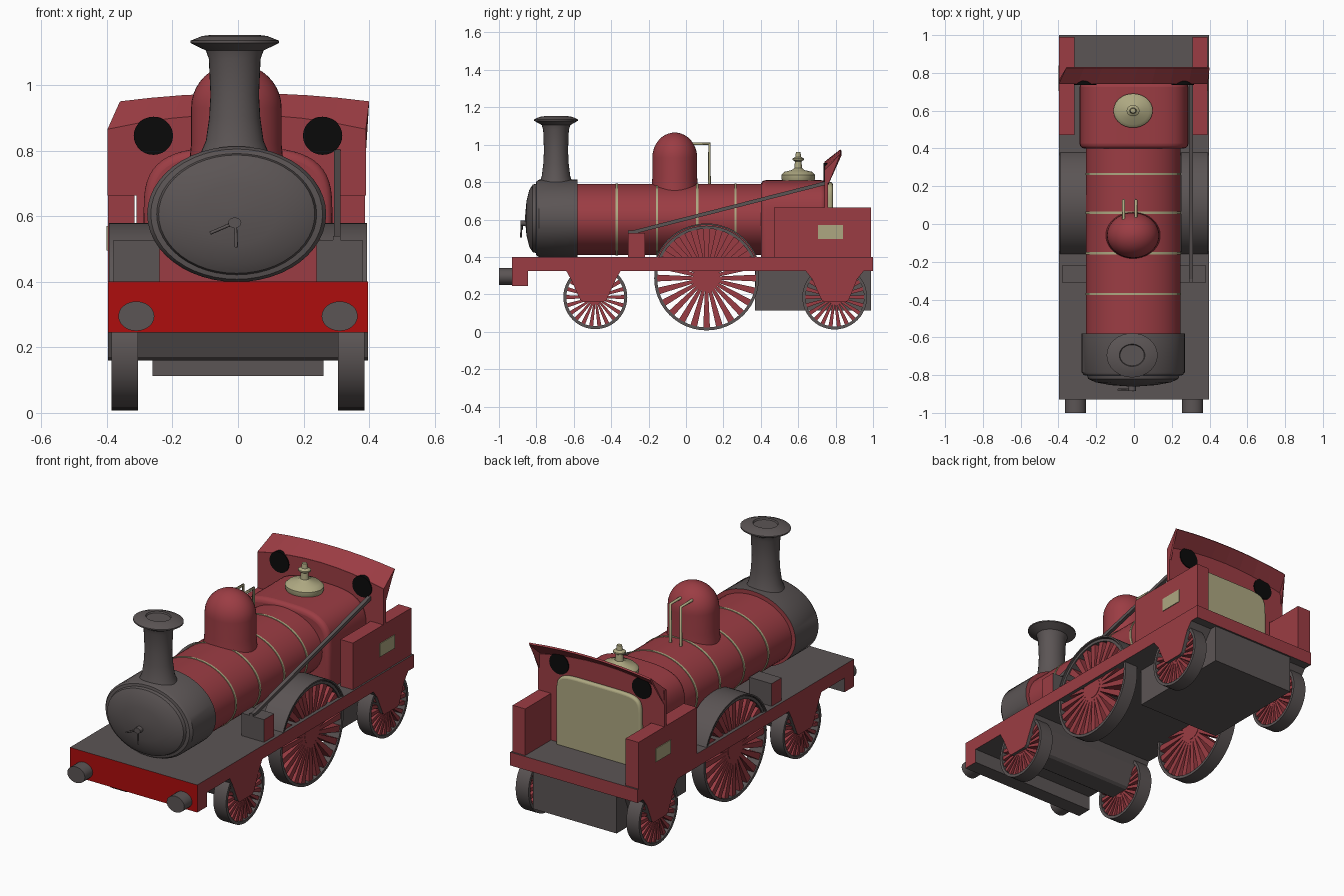
import bpy, bmesh, math
from mathutils import Vector

cube = bpy.data.objects.get("Cube")
if cube:
    bpy.data.objects.remove(cube)


def material(name, r, g, b):
    m = bpy.data.materials.new(name)
    m.use_nodes = True
    m.diffuse_color = (r, g, b, 1)
    m.node_tree.nodes["Principled BSDF"].inputs["Base Color"].default_value = (r, g, b, 1)
    return m


RED = material("maroon_paint", .33, .046, .057)
GREY = material("dark_grey_iron", .105, .09, .09)
BRIGHT = material("bright_red_paint", .42, .004, .004)
BRASS = material("pale_brass", .42, .39, .22)
BLACK = material("black_glass", .003, .003, .003)


def finish(name, bm, mats, rule=None, smooth=False, bevel=0):
    bmesh.ops.recalc_face_normals(bm, faces=bm.faces)
    mesh = bpy.data.meshes.new(name)
    if rule:
        for f in bm.faces:
            f.material_index = rule(f.normal, f.calc_center_median())
    bm.to_mesh(mesh)
    bm.free()
    for m in mats:
        mesh.materials.append(m)
    ob = bpy.data.objects.new(name, mesh)
    bpy.context.collection.objects.link(ob)
    if bevel:
        mod = ob.modifiers.new("bevel", "BEVEL")
        mod.width, mod.segments, mod.limit_method = bevel, 4, 'ANGLE'
        mod.angle_limit = math.radians(50)
    if smooth:
        bpy.ops.object.select_all(action='DESELECT')
        ob.select_set(True)
        bpy.context.view_layer.objects.active = ob
        bpy.ops.object.shade_smooth_by_angle(angle=math.radians(35))
    return ob


def place(axis, a, b, h):
    # a, b lie across the axis, h lies along it
    return {"x": Vector((h, a, b)), "y": Vector((a, h, b)), "z": Vector((a, b, h))}[axis]


def lathe(name, prof, mats, loc, axis="z", squash=1, seg=40, closed=False, rule=None):
    """Spin (radius, height) points around an axis; squash flattens the second direction."""
    bm = bmesh.new()
    rings = []
    for r, h in prof:
        ring = []
        for i in range(seg):
            t = math.tau * i / seg
            p = place(axis, r * math.cos(t), r * math.sin(t) * squash, h)
            ring.append(bm.verts.new(p + Vector(loc)))
        rings.append(ring)
    pairs = list(zip(rings, rings[1:]))
    if closed:
        pairs.append((rings[-1], rings[0]))
    else:
        bm.faces.new(rings[0])
        bm.faces.new(rings[-1])
    for a, b in pairs:
        for i in range(seg):
            j = (i + 1) % seg
            bm.faces.new((a[i], a[j], b[j], b[i]))
    return finish(name, bm, mats, rule, True)


def prism(name, outlines, lo, hi, mats, axis="x", rule=None, smooth=False, bevel=0):
    """Extrude one or more outlines along an axis."""
    bm = bmesh.new()
    for pts in outlines:
        a = [bm.verts.new(place(axis, p, q, lo)) for p, q in pts]
        b = [bm.verts.new(place(axis, p, q, hi)) for p, q in pts]
        bm.faces.new(a)
        bm.faces.new(b)
        for i in range(len(pts)):
            j = (i + 1) % len(pts)
            bm.faces.new((a[i], a[j], b[j], b[i]))
    return finish(name, bm, mats, rule, smooth, bevel)


def box(name, x, y, z, mats, rule=None):
    return prism(name, [[(y[0], z[0]), (y[1], z[0]), (y[1], z[1]), (y[0], z[1])]], x[0], x[1], mats, rule=rule)


def bar(name, points, radius, mat):
    c = bpy.data.curves.new(name, 'CURVE')
    c.dimensions = '3D'
    c.bevel_depth, c.bevel_resolution, c.use_fill_caps = radius, 2, True
    s = c.splines.new('POLY')
    s.points.add(len(points) - 1)
    for p, co in zip(s.points, points):
        p.co = (*co, 1)
    c.materials.append(mat)
    ob = bpy.data.objects.new(name, c)
    bpy.context.collection.objects.link(ob)


def arch(cx, half, base, spring, rise, power, n=28):
    pts = [(cx + half, base)]
    for i in range(n + 1):
        t = math.pi * i / n
        c = math.cos(t)
        pts.append((cx + math.copysign(abs(c) ** power, c) * half, spring + rise * abs(math.sin(t)) ** power))
    return pts + [(cx - half, base)]


def frame_colour(n, c):
    if abs(n.x) > .9 or c.y > .99:
        return 1
    return 2 if c.y < -.92 else 0


# Full width frame with front beam and axle guards
frame = [(-.93, .4), (-.93, .245), (-.845, .245), (-.845, .325), (-.64, .325), (-.615, .28), (-.565, .17),
         (-.55, .16), (-.44, .16), (-.425, .17), (-.375, .28), (-.35, .325), (.64, .325), (.675, .28),
         (.725, .17), (.74, .16), (.855, .16), (.87, .17), (.915, .28), (.95, .325), (1, .325), (1, .4)]
prism("frame", [frame], -.397, .397, [GREY, RED, BRIGHT], rule=frame_colour)
box("ash_pan", (-.26, .26), (.37, .99), (.113, .33), [GREY])


# Wheels, with tapered spokes
def wheel(name, side, y, z, r, count):
    x = side * .345
    lathe(name + "_tyre", [(r, -.04), (r, .04), (r - .016, .04), (r - .016, -.04)], [GREY],
          (x, y, z), "x", closed=True, seg=48)
    lathe(name + "_hub", [(r * .2, -.035), (r * .2, .035)], [RED], (x, y, z), "x", seg=24)
    spokes = []
    for i in range(count):
        t = math.tau * i / count
        u, v = Vector((math.cos(t), math.sin(t))), Vector((-math.sin(t), math.cos(t)))
        w0, w1 = r * .028, r * .065
        a, b = u * r * .15, u * (r - .01)
        spokes.append([(y + p.x, z + p.y) for p in (a - v * w0, b - v * w1, b + v * w1, a + v * w0)])
    prism(name + "_spokes", spokes, x - .033, x + .033, [RED])


def tank_board(side):
    return (.31, .388) if side > 0 else (-.397, -.315)


for side, tag in ((1, "left"), (-1, "right")):
    wheel(tag + "_front_wheel", side, -.485, .185, .171, 22)
    wheel(tag + "_driving_wheel", side, .11, .287, .28, 24)
    wheel(tag + "_rear_wheel", side, .795, .185, .173, 22)

    # Splasher: grey hood over the driving wheel with a red backing
    R = .292
    a0 = math.asin((.39 - .287) / R)
    curve = [a0 + (math.pi - 2 * a0) * i / 24 for i in range(25)]
    outer = [(.11 + R * math.cos(t), .287 + R * math.sin(t)) for t in curve]
    inner = [(.11 + (R - .008) * math.cos(t), .287 + (R - .008) * math.sin(t)) for t in reversed(curve)]
    xs = sorted((side * .25, side * .393))
    prism(tag + "_splasher_hood", [outer + inner], *xs, [GREY], smooth=True)
    xs = sorted((side * .25, side * .32))
    prism(tag + "_splasher_back", [inner], *xs, [RED])

    # Sand box, side tank and its plate
    box(tag + "_sand_box", sorted((side * .24, side * .38)), (-.31, -.22), (.39, .527), [GREY, RED],
        lambda n, c: int(abs(n.x) > .9))
    tank = tank_board(side)
    box(tag + "_side_tank", tank, (.47, .99), (.39, .663), [RED])
    face = tank[1] if side > 0 else tank[0]
    box(tag + "_tank_plate", (face - .004, face + .004), (.705, .84), (.495, .57), [BRASS])

    # Buffer
    lathe(tag + "_buffer", [(.055, -1), (.055, -.92)], [GREY], (side * .31, 0, .295), "y", .82, 24)

    # Round cab window
    lathe(tag + "_cab_window", [(.06, .735), (.06, .765)], [BLACK], (side * .258, 0, .845), "y", .97, 28)

# Boiler, bands and smokebox, all slightly flattened
CX = -.004
lathe("boiler", [(.25, -.6), (.25, .45)], [RED], (CX, 0, .6), "y", .76, 48)
for i, y in enumerate((-.37, -.155, .06, .265)):
    lathe(f"boiler_band_{i + 1}", [(.254, y - .006), (.254, y + .006)], [BRASS], (CX, 0, .6), "y", .76, 48)
smokebox = [(.02, -.86), (.12, -.853), (.2, -.838), (.238, -.82), (.244, -.803), (.262, -.8), (.273, -.785), (.273, -.58)]
lathe("smokebox", smokebox, [GREY, RED], (CX, 0, .606), "y", .758, 48, rule=lambda n, c: int(n.y > .9))
lathe("door_boss", [(.02, -.885), (.02, -.85)], [GREY], (-.01, 0, .58), "y", .8, 16)
bar("door_handle_down", [(-.008, -.88, .58), (-.005, -.882, .505)], .005, GREY)
bar("door_handle_side", [(-.01, -.875, .58), (-.085, -.877, .548)], .005, GREY)

# Chimney and steam dome
chimney = [(.125, .74), (.105, .79), (.088, .83), (.078, .9), (.074, .97), (.079, 1.08), (.088, 1.105),
           (.135, 1.128), (.135, 1.135), (.1, 1.149), (.068, 1.153), (.064, 1.145)]
lathe("chimney", chimney, [GREY], (-.01, -.695, 0), squash=.87, seg=32)
dome = [(.15, .68), (.142, .78), (.138, .82), (.138, .93)]
dome += [(.138 * math.cos(i * math.pi / 20), .93 + .135 * math.sin(i * math.pi / 20)) for i in range(1, 10)]
dome.append((.004, 1.065))
lathe("steam_dome", dome, [RED], (-.005, -.06, 0), squash=.87)

# Pipes behind the dome
for i, x in enumerate((-.055, .01)):
    bar(f"dome_pipe_{i + 1}", [(x, .02, 1.005), (x, .125, 1.005), (x, .125, .76)], .008, BRASS)

# Firebox with its safety valve
prism("firebox", [arch(0, .288, .36, .6, .21, .62)], .4, .75, [RED], "y", smooth=True, bevel=.025)
valve = [(.09, .79), (.104, .82), (.104, .838), (.085, .855), (.04, .864), (.024, .875), (.02, .91), (.034, .918),
         (.034, .926), (.018, .935), (.014, .96)]
lathe("safety_valve", valve, [BRASS], (-.005, .6, 0), squash=.87, seg=28)

# Cab front sheet
cols = [i / 8 for i in range(9)]
low = [(-.398 + .788 * t, .865 + .18 * t * (1 - t)) for t in cols]
top = [(-.36 + .76 * t, .95 + .1 * t * (1 - t)) for t in cols]
sheet = [(-.31, .39), (.31, .39), (.31, .663), (.39, .663)] + low[::-1] + [(-.398, .663), (-.31, .663)]
prism("cab_front_sheet", [sheet], .74, .76, [RED], "y")

# Leaning cab roof flap with end gussets
bm = bmesh.new()
a = [bm.verts.new((x, .742, z)) for x, z in low]
b = [bm.verts.new((x, .825, z)) for x, z in top]
for i in range(8):
    bm.faces.new((a[i], a[i + 1], b[i + 1], b[i]))
for i in (0, 8):
    corner = bm.verts.new((a[i].co.x, .762, .79))
    bm.faces.new((a[i], b[i], corner))
flap = finish("cab_roof_flap", bm, [RED])
solid = flap.modifiers.new("thickness", "SOLIDIFY")
solid.thickness = .01

# Backhead inside the cab
prism("backhead", [arch(0, .265, .39, .6, .2, .3)], .755, .785, [BRASS], "y", smooth=True, bevel=.012)

# Reversing rod on the left side
box("reversing_rod_mount", (.29, .312), (-.31, -.29), (.5, .54), [GREY])
prism("reversing_rod", [[(-.31, .515), (.74, .783), (.74, .803), (-.31, .535)]], .292, .312, [GREY])
